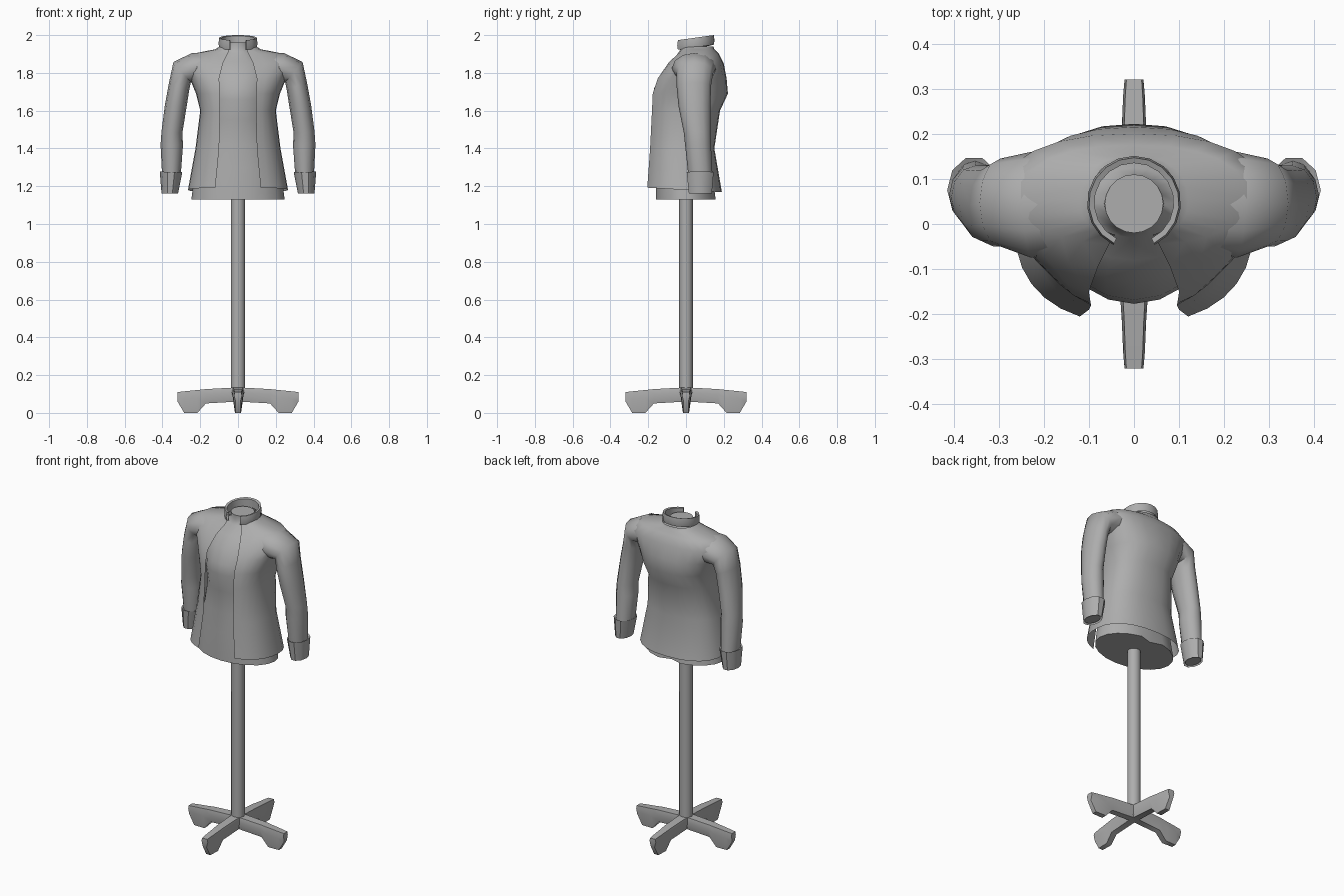
import bpy, math
from math import sin, cos, pi
from mathutils import Vector, Matrix

if "Cube" in bpy.data.objects:
    bpy.data.objects.remove(bpy.data.objects["Cube"])

grey = bpy.data.materials.new("plain grey")
grey.diffuse_color = (0.42, 0.42, 0.42, 1)
grey.use_nodes = True
grey.node_tree.nodes["Principled BSDF"].inputs["Base Color"].default_value = grey.diffuse_color


def add_mesh(name, verts, faces, angle=50, mirror=False):
    me = bpy.data.meshes.new(name)
    me.from_pydata(verts, [], faces)
    me.materials.append(grey)
    ob = bpy.data.objects.new(name, me)
    bpy.context.collection.objects.link(ob)
    bpy.ops.object.select_all(action='DESELECT')
    ob.select_set(True)
    bpy.context.view_layer.objects.active = ob
    bpy.ops.object.mode_set(mode='EDIT')
    bpy.ops.mesh.select_all(action='SELECT')
    bpy.ops.mesh.normals_make_consistent(inside=False)
    bpy.ops.object.mode_set(mode='OBJECT')
    if mirror:
        m = ob.modifiers.new("mirror", 'MIRROR')
        m.merge_threshold = 0.0005
        bpy.ops.object.modifier_apply(modifier=m.name)
    bpy.ops.object.shade_smooth_by_angle(angle=math.radians(angle))
    return ob


def loft(name, rings, closed=True, cap0=False, cap1=False, **kw):
    n = len(rings[0])
    verts = [p for r in rings for p in r]
    faces = []
    for i in range(len(rings) - 1):
        for j in range(n if closed else n - 1):
            k = (j + 1) % n
            faces.append((i * n + j, i * n + k, (i + 1) * n + k, (i + 1) * n + j))
    if cap0:
        faces.append(tuple(range(n)))
    if cap1:
        faces.append(tuple(range((len(rings) - 1) * n, len(rings) * n)))
    return add_mesh(name, verts, faces, **kw)


def spow(v, p):
    return math.copysign(abs(v) ** p, v) if abs(v) > 1e-9 else 0.0


# stand: four tapered legs with angled feet
leg = [(0, .06, .135, .034), (.17, .05, .126, .03), (.215, 0, .121, .027),
       (.285, 0, .114, .024), (.32, .06, .11, .021)]
for i, side in enumerate(("front", "right", "back", "left")):
    rot = Matrix.Rotation(i * pi / 2, 3, 'Z')
    rings = []
    for r, lo, hi, w in leg:
        mid = lo + .65 * (hi - lo)
        prof = [(-.6 * w, lo), (.6 * w, lo), (w, mid), (.8 * w, hi), (-.8 * w, hi), (-w, mid)]
        rings.append([rot @ Vector((x, -r, z)) for x, z in prof])
    loft("stand_leg_" + side, rings, cap0=True, cap1=True)

# stand: pole
loft("stand_pole", [[(.038 * cos(a * pi / 6), .036 * sin(a * pi / 6), z) for a in range(12)]
                    for z in (.07, 1.16)], cap0=True, cap1=True)

# dress form: z, half width, front y, middle y, back y
form = [(1.13, .247, -.16, 0, .165), (1.3, .225, -.158, 0, .135), (1.42, .2, -.152, 0, .125),
        (1.55, .175, -.157, .01, .14), (1.66, .185, -.177, .02, .18), (1.72, .19, -.168, .03, .19),
        (1.8, .2, -.13, .04, .18), (1.86, .17, -.08, .045, .16), (1.905, .1, -.03, .045, .125),
        (1.93, .066, -.019, .045, .11), (1.96, .065, -.02, .045, .11)]
rings = []
for z, w, yf, yc, yb in form:
    ring = []
    for j in range(20):
        a = 2 * pi * j / 20
        c = cos(a)
        dip = .03 if (j == 10 and z < 1.2) else 0
        ring.append((w * sin(a), yc + ((yf - yc) * c if c > 0 else -(yb - yc) * c) - dip, z))
    rings.append(ring)
loft("dress_form", rings, cap0=True, cap1=True)

# jacket body, open in front: z, edge x, edge y, half width, middle y, back y
body = [(1.18, .12, -.205, .265, 0, .19), (1.4, .1, -.19, .225, 0, .15),
        (1.6, .095, -.18, .2, .02, .18), (1.69, .096, -.176, .222, .03, .222),
        (1.77, .1, -.15, .255, .045, .215), (1.85, .08, -.095, .3, .05, .2),
        (1.9, .055, -.045, .25, .055, .175), (1.925, .045, -.028, .12, .05, .15),
        (1.94, .042, -.024, .098, .05, .145)]
rings = []
for z, ex, ey, w, yc, yb in body:
    a0 = math.asin((ex / w) ** (1 / .85))
    c0 = cos(a0) ** .85
    ring = []
    for j in range(13):
        a = a0 + (pi / 2 - a0) * j / 6 if j <= 6 else pi / 2 * (1 + (j - 6) / 6)
        c = spow(cos(a), .85)
        y = yc + (ey - yc) * c / c0 if j <= 6 else yc - (yb - yc) * c
        x = w * spow(sin(a), .85) if j < 12 else 0
        hem = (.012 * (-y / .2) if z < 1.2 else 0)
        ring.append((x, y, z + hem))
    rings.append(ring)
loft("jacket_body", rings, closed=False, mirror=True)

# stand-up collar, tilted up toward the back
rings = []
for r, lift in ((.1, -.008), (.104, .016), (.1, .043), (.088, .04), (.088, -.01)):
    ring = []
    for j in range(9):
        a = math.radians(26) + (pi - math.radians(26)) * j / 8
        y = .047 - r * cos(a)
        x = r * sin(a) if j < 8 else 0
        ring.append((x, y, 1.932 + .14 * (y + .03) + lift - .0 * x))
    rings.append(ring)
collar = loft("collar", rings, closed=False, mirror=True, angle=35)
top = max(v.co.z for v in collar.data.vertices)
for v in collar.data.vertices:
    v.co.z += 2.0 - top


# sleeves and cuffs: outer x, outer z, inner x, inner z, front y, back y
def tube(rows, n=12):
    out = []
    for x1, z1, x2, z2, ya, yb in rows:
        out.append([((x1 + x2) / 2 + (x1 - x2) / 2 * cos(2 * pi * k / n),
                     (ya + yb) / 2 + (yb - ya) / 2 * sin(2 * pi * k / n),
                     (z1 + z2) / 2 + (z1 - z2) / 2 * cos(2 * pi * k / n)) for k in range(n)])
    return out


sleeve = [(.15, 1.91, .17, 1.76, -.06, .15), (.245, 1.905, .21, 1.745, -.075, .16),
          (.342, 1.857, .25, 1.75, -.05, .145), (.365, 1.75, .258, 1.71, -.05, .132),
          (.387, 1.63, .272, 1.62, -.04, .13), (.405, 1.49, .295, 1.48, -.012, .13),
          (.41, 1.42, .291, 1.42, -.005, .132), (.402, 1.26, .303, 1.26, .012, .14)]
cuff = [(.4, 1.27, .307, 1.27, .015, .138), (.414, 1.277, .295, 1.275, .0, .15),
        (.405, 1.162, .317, 1.162, .012, .14)]
hand = [(.4, 1.2, .322, 1.2, .02, .135), (.398, 1.168, .325, 1.168, .022, .13)]
loft("sleeves", tube(sleeve), mirror=True)
loft("cuffs", tube(cuff, 10), mirror=True, angle=40)
loft("sleeve_ends", tube(hand), cap1=True, mirror=True)
